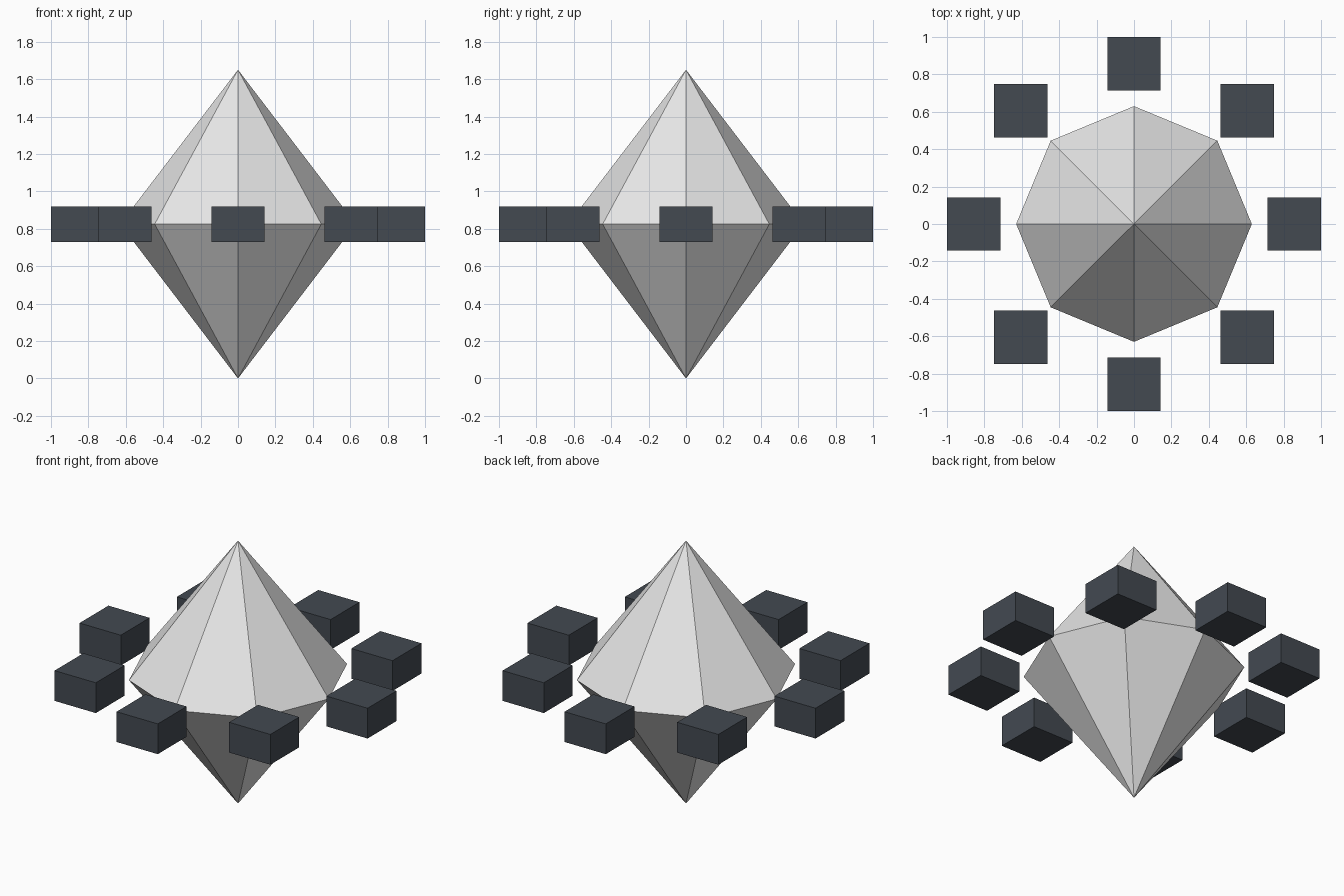
import bpy
import math

cube = bpy.data.objects.get("Cube")
if cube:
    bpy.data.objects.remove(cube, do_unlink=True)


def make_material(name, rgb):
    mat = bpy.data.materials.new(name)
    mat.use_nodes = True
    color = (*rgb, 1.0)
    mat.diffuse_color = color
    mat.node_tree.nodes["Principled BSDF"].inputs["Base Color"].default_value = color
    return mat


light_grey = make_material("light grey", (0.8, 0.8, 0.8))
dark_slate = make_material("dark slate", (0.056, 0.067, 0.083))

SIDES = 8
MID_Z = 0.825
GEM_RADIUS = 0.63
RING_RADIUS = 0.857
BLOCK_SIZE = (0.286, 0.286, 0.19)


def ring_point(radius, i):
    angle = math.tau * i / SIDES
    return (radius * math.cos(angle), radius * math.sin(angle), MID_Z)


# Double-pointed gem: a girdle ring joined to two tips
verts = [ring_point(GEM_RADIUS, i) for i in range(SIDES)]
verts += [(0, 0, 2 * MID_Z), (0, 0, 0)]
top, bottom = SIDES, SIDES + 1
faces = []
for i in range(SIDES):
    j = (i + 1) % SIDES
    faces += [(i, j, top), (j, i, bottom)]
mesh = bpy.data.meshes.new("gem")
mesh.from_pydata(verts, [], faces)
mesh.materials.append(light_grey)
gem = bpy.data.objects.new("gem", mesh)
bpy.context.collection.objects.link(gem)

# Ring of floating blocks, all square to the axes
for i in range(SIDES):
    bpy.ops.mesh.primitive_cube_add(size=1, location=ring_point(RING_RADIUS, i))
    block = bpy.context.object
    block.name = f"ring_block_{i + 1}"
    block.scale = BLOCK_SIZE
    bpy.ops.object.transform_apply(location=False, rotation=False, scale=True)
    block.data.materials.append(dark_slate)
